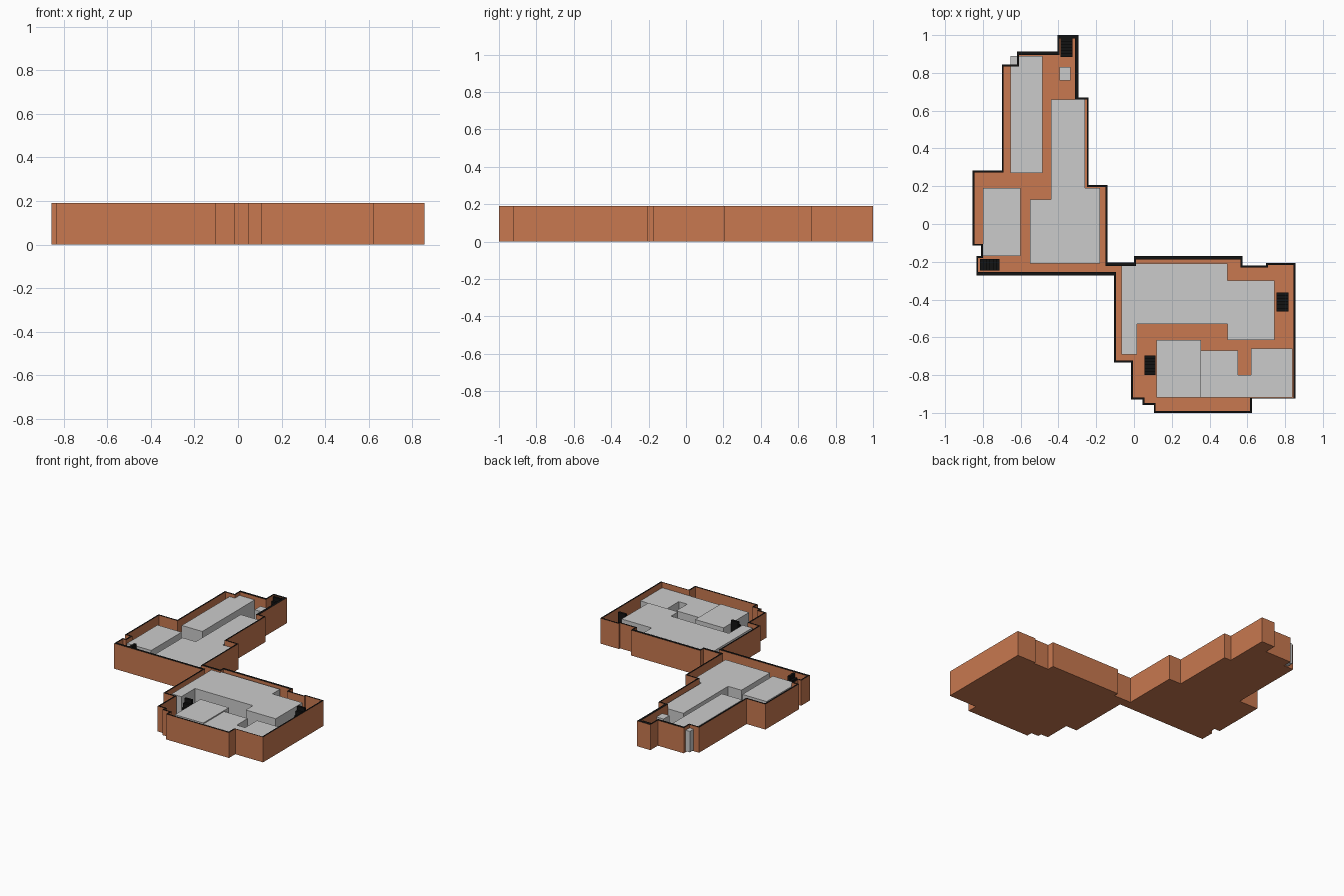
import bpy, bmesh

if "Cube" in bpy.data.objects:
    bpy.data.objects.remove(bpy.data.objects["Cube"])

WALL_TOP, FLOOR = 0.19, 0.008
THIN, THICK = 0.010, 0.018


def material(name, rgb):
    m = bpy.data.materials.new(name)
    m.diffuse_color = (*rgb, 1)
    m.use_nodes = True
    m.node_tree.nodes["Principled BSDF"].inputs["Base Color"].default_value = m.diffuse_color
    return m


ORANGE = material("terracotta", (0.58, 0.19, 0.08))
BLACK = material("black", (0.006, 0.006, 0.006))


def finish(bm, name, *mats):
    bmesh.ops.recalc_face_normals(bm, faces=bm.faces)
    me = bpy.data.meshes.new(name)
    bm.to_mesh(me)
    bm.free()
    for m in mats:
        me.materials.append(m)
    ob = bpy.data.objects.new(name, me)
    bpy.context.collection.objects.link(ob)
    return ob


def prism(name, pts, z0, z1, *mats):
    bm = bmesh.new()
    base = bm.faces.new([bm.verts.new((x, y, z0)) for x, y in pts])
    top = bmesh.ops.extrude_face_region(bm, geom=[base], use_keep_orig=True)["geom"]
    bmesh.ops.translate(bm, vec=(0, 0, z1 - z0),
                        verts=[g for g in top if isinstance(g, bmesh.types.BMVert)])
    return finish(bm, name, *mats)


def rect(x0, x1, y0, y1):
    return [(x0, y0), (x1, y0), (x1, y1), (x0, y1)]


# Building outline, clockwise, right-angled corners only
outline = [
    (-.405, 1.0), (-.295, 1.0), (-.295, .67), (-.24, .67), (-.24, .207), (-.14, .207),
    (-.14, -.205), (0, -.205), (0, -.17), (.575, -.17), (.575, -.22), (.70, -.22),
    (.70, -.207), (.855, -.207), (.855, -.925), (.625, -.925), (.625, -1.0), (.105, -1.0),
    (.105, -.957), (.045, -.957), (.045, -.928), (-.015, -.928), (-.015, -.732),
    (-.105, -.732), (-.105, -.272), (-.835, -.272), (-.835, -.17), (-.81, -.17),
    (-.81, -.115), (-.855, -.115), (-.855, .282), (-.70, .282), (-.70, .845),
    (-.62, .845), (-.62, .912), (-.405, .912)]
thick_edges = {0, 1, 6, 8, 24, 34}


def inset(pts):
    # move every edge inward by its own wall thickness
    n = len(pts)
    shift = []
    for i in range(n):
        (x0, y0), (x1, y1) = pts[i], pts[(i + 1) % n]
        length = abs(x1 - x0) + abs(y1 - y0)
        t = THICK if i in thick_edges else 0.004 if i == 14 else THIN
        shift.append(((y1 - y0) / length * t, -(x1 - x0) / length * t))
    return [(p[0] + shift[i - 1][0] + shift[i][0], p[1] + shift[i - 1][1] + shift[i][1])
            for i, p in enumerate(pts)]


# Outer shell: floor slab and perimeter wall with a black top edge
inner = inset(outline)
bm = bmesh.new()
ob, ot = ([bm.verts.new((x, y, z)) for x, y in outline] for z in (0, WALL_TOP))
ib, it = ([bm.verts.new((x, y, z)) for x, y in inner] for z in (FLOOR, WALL_TOP))
bm.faces.new(ob)
bm.faces.new(ib)
for i in range(len(outline)):
    j = (i + 1) % len(outline)
    bm.faces.new((ob[i], ob[j], ot[j], ot[i]))
    bm.faces.new((ib[i], ib[j], it[j], it[i]))
    bm.faces.new((ot[i], ot[j], it[j], it[i])).material_index = 1
finish(bm, "outer_walls_and_floor", ORANGE, BLACK)

# Grey room blocks
rooms = {
    "north_west_room": (rect(-.655, -.485, .27, .89), .165),
    "west_room": (rect(-.80, -.60, -.17, .19), .16),
    "north_core": (rect(-.395, -.335, .76, .83), .165),
    "central_room": ([(-.44, .66), (-.26, .66), (-.26, .19), (-.18, .19), (-.18, -.21),
                      (-.55, -.21), (-.55, .13), (-.44, .13)], .155),
    "east_hall": ([(-.065, -.21), (.495, -.21), (.495, -.30), (.743, -.30), (.743, -.615),
                   (.495, -.615), (.495, -.53), (.015, -.53), (.015, -.692),
                   (-.065, -.692)], .178),
    "south_room": (rect(.12, .355, -.918, -.615), .158),
    "south_east_room": ([(.355, -.67), (.55, -.67), (.55, -.80), (.62, -.80), (.62, -.66),
                         (.84, -.66), (.84, -.918), (.355, -.918)], .15),
}
for name, (pts, top) in rooms.items():
    prism(name, pts, FLOOR, top)


# Black stair flights, rising toward +axis
def stairs(name, x0, x1, y0, y1, along_y, steps=6):
    a0, a1 = (y0, y1) if along_y else (x0, x1)
    d, h = (a1 - a0) / steps, (WALL_TOP - .004 - FLOOR) / steps
    prof = [(a0, FLOOR)]
    for i in range(steps):
        prof += [(a0 + i * d, FLOOR + (i + 1) * h), (a0 + (i + 1) * d, FLOOR + (i + 1) * h)]
    prof.append((a1, FLOOR))
    bm = bmesh.new()
    sides = []
    for c in ((x0, x1) if along_y else (y0, y1)):
        sides.append([bm.verts.new((c, a, z) if along_y else (a, c, z)) for a, z in prof])
        bm.faces.new(sides[-1])
    for i in range(len(prof)):
        j = (i + 1) % len(prof)
        bm.faces.new((sides[0][i], sides[0][j], sides[1][j], sides[1][i]))
    finish(bm, name, BLACK)


stairs("north_stairs", -.388, -.325, .885, .982, True)
stairs("west_stairs", -.815, -.713, -.247, -.185, False)
stairs("east_stairs", .755, .817, -.463, -.362, True)
stairs("south_stairs", .055, .115, -.80, -.695, True)
